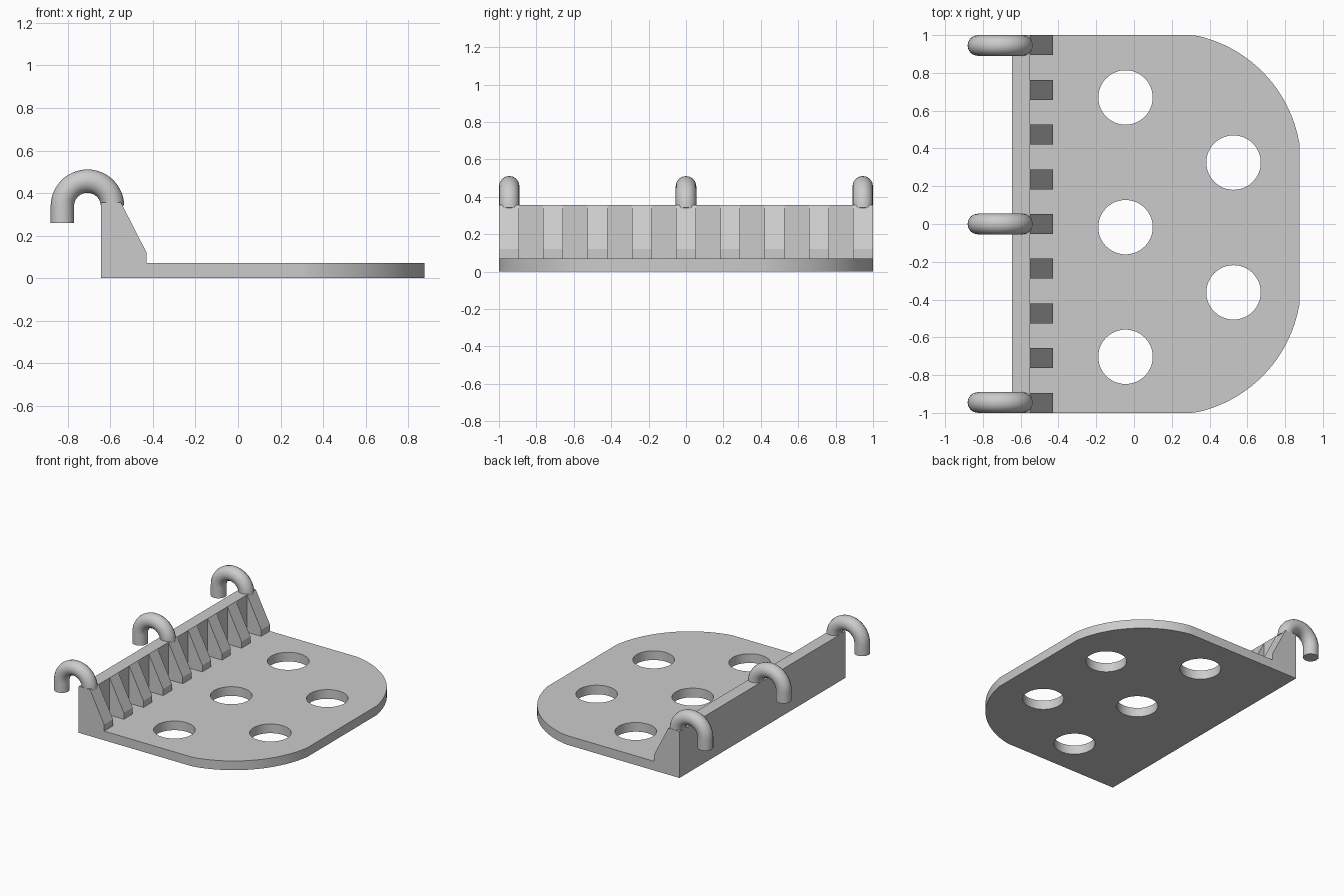
import bpy
import bmesh
from math import sin, cos, pi, radians

if "Cube" in bpy.data.objects:
    bpy.data.objects.remove(bpy.data.objects["Cube"], do_unlink=True)

grey = bpy.data.materials.new("light grey")
grey.use_nodes = True
GREY = (0.6, 0.6, 0.6, 1)
grey.diffuse_color = GREY
grey.node_tree.nodes["Principled BSDF"].inputs["Base Color"].default_value = GREY

BACK, WALL_FRONT, RIB_FRONT, FRONT = -0.645, -0.55, -0.43, 0.877
THICK, WALL_TOP, RIB_TOE = 0.07, 0.355, 0.12
RIB_W = 0.106


def add_object(name, data):
    ob = bpy.data.objects.new(name, data)
    bpy.context.collection.objects.link(ob)
    data.materials.append(grey)
    return ob


def new_curve(name, dims, paths, cyclic):
    cu = bpy.data.curves.new(name, "CURVE")
    cu.dimensions = dims
    for path in paths:
        sp = cu.splines.new("POLY")
        sp.points.add(len(path) - 1)
        for p, co in zip(sp.points, path):
            p.co = (*co, 1)
        sp.use_cyclic_u = cyclic
    return cu


def to_mesh(ob, angle=30):
    # convert a curve to a clean mesh, smooth across shallow edges
    bpy.ops.object.select_all(action="DESELECT")
    ob.select_set(True)
    bpy.context.view_layer.objects.active = ob
    bpy.ops.object.convert(target="MESH")
    bm = bmesh.new()
    bm.from_mesh(ob.data)
    bmesh.ops.remove_doubles(bm, verts=bm.verts, dist=0.0001)
    bmesh.ops.recalc_face_normals(bm, faces=bm.faces)
    bm.to_mesh(ob.data)
    bm.free()
    bpy.ops.object.shade_smooth_by_angle(angle=radians(angle))


def prism(name, profile, y0, y1):
    # extrude an x-z profile along y
    bm = bmesh.new()
    face = bm.faces.new([bm.verts.new((x, y0, z)) for x, z in profile])
    ext = bmesh.ops.extrude_face_region(bm, geom=[face])
    verts = [g for g in ext["geom"] if isinstance(g, bmesh.types.BMVert)]
    bmesh.ops.translate(bm, verts=verts, vec=(0, y1 - y0, 0))
    bmesh.ops.recalc_face_normals(bm, faces=bm.faces)
    me = bpy.data.meshes.new(name)
    bm.to_mesh(me)
    bm.free()
    return add_object(name, me)


def arc(cx, cy, r, start, end, n):
    angles = [radians(start + (end - start) * i / n) for i in range(n + 1)]
    return [(cx + r * cos(a), cy + r * sin(a)) for a in angles]


# shelf plate with rounded front corners and five drain holes
corner = arc(0.182, 0.31, 0.703, 9, 80, 24)
corner[0] = (FRONT, corner[0][1])
corner[-1] = (corner[-1][0], 1)
half = corner + [(BACK, 1)]
outline = half + [(x, -y) for x, y in reversed(half)]
centres = [(-0.045, 0.67), (-0.045, -0.017), (-0.045, -0.703),
           (0.527, 0.325), (0.527, -0.362)]
holes = [arc(x, y, 0.144, 0, 352.5, 47) for x, y in centres]
loops = [[(x, y, 0) for x, y in loop] for loop in [outline] + holes]
plate_curve = new_curve("shelf_plate", "2D", loops, True)
plate_curve.fill_mode = "BOTH"
plate_curve.extrude = THICK / 2
plate = add_object("shelf_plate", plate_curve)
plate.location.z = THICK / 2
to_mesh(plate)

# back wall
prism("back_wall", [(BACK, THICK), (WALL_FRONT, THICK),
                    (WALL_FRONT, WALL_TOP), (BACK, WALL_TOP)], -1, 1)

# sloped ribs bracing the wall
RIBS = 9
for i in range(RIBS):
    y = -1 + i * (2 - RIB_W) / (RIBS - 1)
    prism(f"rib_{i + 1}", [(WALL_FRONT, THICK), (RIB_FRONT, THICK),
                           (RIB_FRONT, RIB_TOE), (WALL_FRONT, WALL_TOP)],
          y, y + RIB_W)

# hanging hooks
TUBE = 0.055
bend = arc(-0.708, 0.338, 0.118, 0, 180, 24)
path = bend + [(bend[-1][0], 0.26)]
for name, y in (("right_hook", -0.945), ("middle_hook", 0), ("left_hook", 0.945)):
    cu = new_curve(name, "3D", [[(x, y, z) for x, z in path]], False)
    cu.bevel_depth = TUBE
    cu.bevel_resolution = 6
    cu.use_fill_caps = True
    to_mesh(add_object(name, cu), 40)
